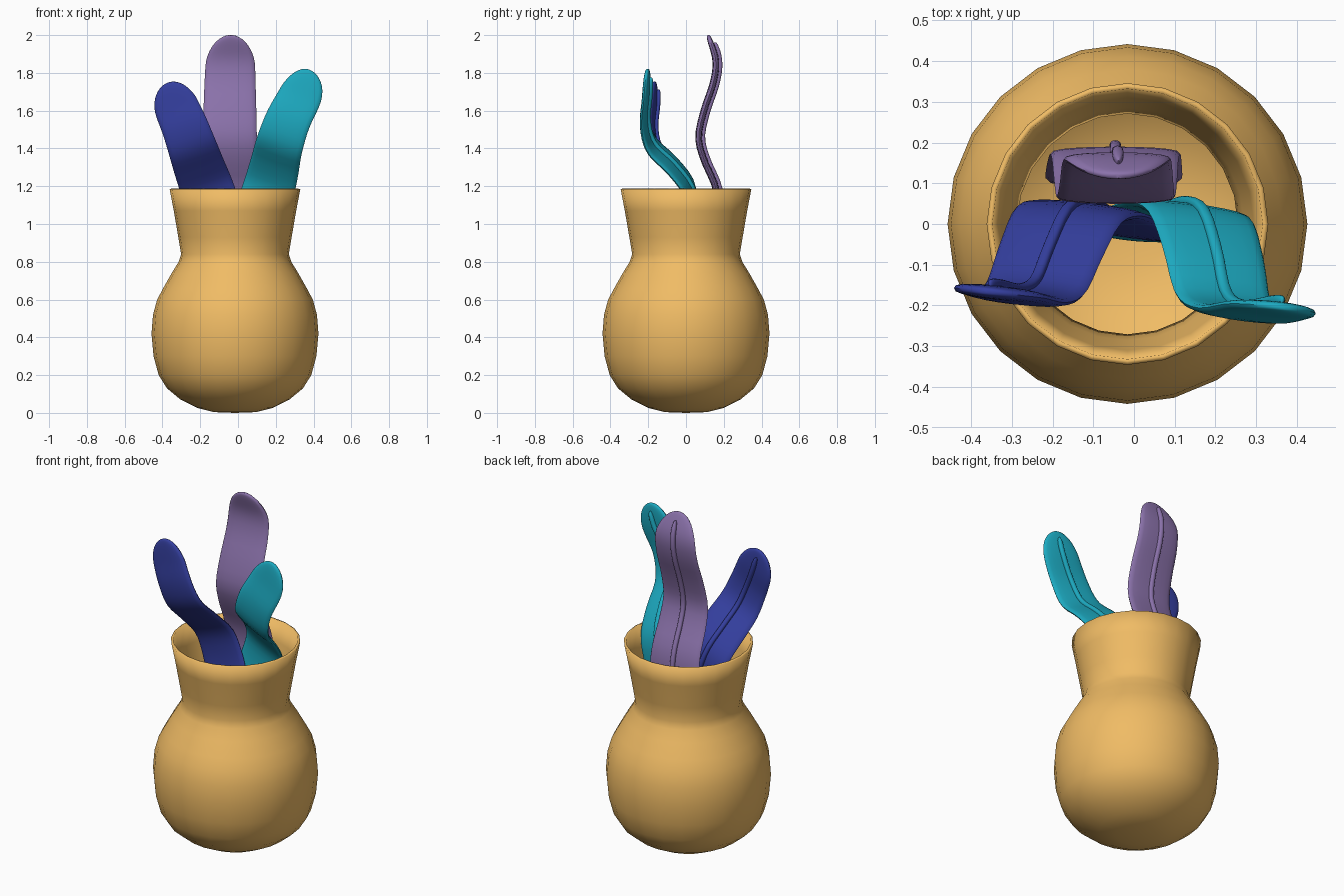
import bpy, math
from mathutils import Vector

if "Cube" in bpy.data.objects:
    bpy.data.objects.remove(bpy.data.objects["Cube"])


def material(name, rgb):
    m = bpy.data.materials.new(name)
    m.diffuse_color = (*rgb, 1)
    m.use_nodes = True
    m.node_tree.nodes["Principled BSDF"].inputs["Base Color"].default_value = m.diffuse_color
    return m


def make_object(name, verts, faces, mat):
    me = bpy.data.meshes.new(name)
    me.from_pydata(verts, [], faces)
    me.materials.append(mat)
    ob = bpy.data.objects.new(name, me)
    bpy.context.collection.objects.link(ob)
    for o in bpy.context.selected_objects:
        o.select_set(False)
    ob.select_set(True)
    bpy.context.view_layer.objects.active = ob
    bpy.ops.object.mode_set(mode='EDIT')
    bpy.ops.mesh.select_all(action='SELECT')
    bpy.ops.mesh.normals_make_consistent(inside=False)
    bpy.ops.object.mode_set(mode='OBJECT')
    bpy.ops.object.shade_smooth_by_angle(angle=math.radians(45))
    return ob


def bridge(rows, n, caps=(True, True)):
    """Quads between successive closed rings of n points."""
    faces = [(r * n + i, r * n + (i + 1) % n, (r + 1) * n + (i + 1) % n, (r + 1) * n + i)
             for r in range(rows - 1) for i in range(n)]
    if caps[0]:
        faces.append(tuple(range(n)))
    if caps[1]:
        faces.append(tuple(range((rows - 1) * n, rows * n)))
    return faces


def spline(pts, t):
    """Catmull-Rom position at t in 0..1."""
    k = min(int(t * (len(pts) - 1)), len(pts) - 2)
    u = t * (len(pts) - 1) - k
    b, c = pts[k], pts[k + 1]
    a = pts[k - 1] if k else b * 2 - c
    d = pts[k + 2] if k + 2 < len(pts) else c * 2 - b
    return 0.5 * (2 * b + (c - a) * u + (2 * a - 5 * b + 4 * c - d) * u * u
                  + (3 * b - a - 3 * c + d) * u ** 3)


# Vase: thin-walled turned profile, bottom disc to flared rim
SIDES = 24
profile = [(.11, .004), (.20, .026), (.29, .072), (.36, .13), (.404, .2), (.431, .3), (.442, .42),
           (.434, .52), (.412, .6), (.38, .66), (.335, .74), (.298, .8), (.285, .84),
           (.300, .93), (.324, 1.07), (.346, 1.185)]
verts = [(r * math.sin(2 * math.pi * i / SIDES) - .016, r * math.cos(2 * math.pi * i / SIDES), z)
         for r, z in profile for i in range(SIDES)]
base = len(verts)
verts.append((-.016, 0, 0))
faces = bridge(len(profile), SIDES, (False, False))
faces += [(base, (i + 1) % SIDES, i) for i in range(SIDES)]
vase = make_object("vase", verts, faces, material("clay", (.87, .50, .13)))
wall = vase.modifiers.new("wall", 'SOLIDIFY')
wall.thickness = .014
wall.offset = -1


def sweep(name, path, across, half_w, half_t, mat, t0=0, t1=1, back=0, tip=.13):
    """Flattened rounded section swept along a leaf spine, rounded at both ends."""
    rows, n, verts = 44, 20, []
    for r in range(rows):
        s = .5 - .5 * math.cos(math.pi * (.012 + .976 * r / (rows - 1)))
        t = t0 + (t1 - t0) * s
        p = spline(path, t)
        tan = (spline(path, min(1, t + .01)) - spline(path, max(0, t - .01))).normalized()
        side = (across - tan * across.dot(tan)).normalized()
        nor = tan.cross(side).normalized()
        if nor.y < 0:
            nor = -nor
        e = min(1, min(s, 1 - s) / tip)
        round_end = math.sqrt(max(0, 1 - (1 - e) ** 2))
        w = half_w(t) * round_end
        h = half_t * round_end ** .5
        for i in range(n):
            a = 2 * math.pi * i / n
            c, q = math.cos(a), math.sin(a)
            verts.append(p + nor * (back + h * math.copysign(abs(q) ** .7, q)) + side * w * c)
    return make_object(name, verts, bridge(rows, n), mat)


def leaf(name, points, lean, yaw, w_low, w_high, mat):
    path = [Vector(p) for p in points]
    a, y = math.radians(lean), math.radians(yaw)
    across = Vector((math.cos(a) * math.cos(y), math.sin(y), -math.sin(a)))
    sweep(name + "_blade", path, across, lambda t: w_low + (w_high - w_low) * t, .018, mat)
    # Raised rib along the back of the blade
    sweep(name + "_midrib", path, across, lambda t: .014, .014, mat, .03, .965, .02, .05)


leaf("tall_leaf", [(-.05, .11, .6), (-.05, .11, .76), (-.048, .15, .92), (-.046, .172, 1.07),
                   (-.046, .155, 1.2), (-.045, .095, 1.34), (-.045, .067, 1.46), (-.043, .095, 1.6),
                   (-.042, .145, 1.75), (-.04, .157, 1.87), (-.037, .117, 2.0)],
     0, 0, .175, .125, material("purple", (.26, .17, .41)))
leaf("right_leaf", [(-.03, -.03, .62), (.03, -.01, .78), (.085, .022, .93), (.125, .035, 1.06),
                    (.165, .015, 1.19), (.195, -.075, 1.31), (.22, -.185, 1.42), (.265, -.22, 1.55),
                    (.335, -.21, 1.69), (.375, -.205, 1.818)],
     20, -7, .165, .108, material("teal", (.012, .40, .53)))
leaf("left_leaf", [(.04, -.03, .62), (-.03, -.01, .78), (-.085, .022, .93), (-.125, .035, 1.06),
                   (-.165, .015, 1.19), (-.205, -.07, 1.3), (-.24, -.155, 1.4), (-.28, -.18, 1.51),
                   (-.33, -.17, 1.63), (-.368, -.165, 1.75)],
     -20, -6, .165, .112, material("blue", (.035, .05, .35)))
